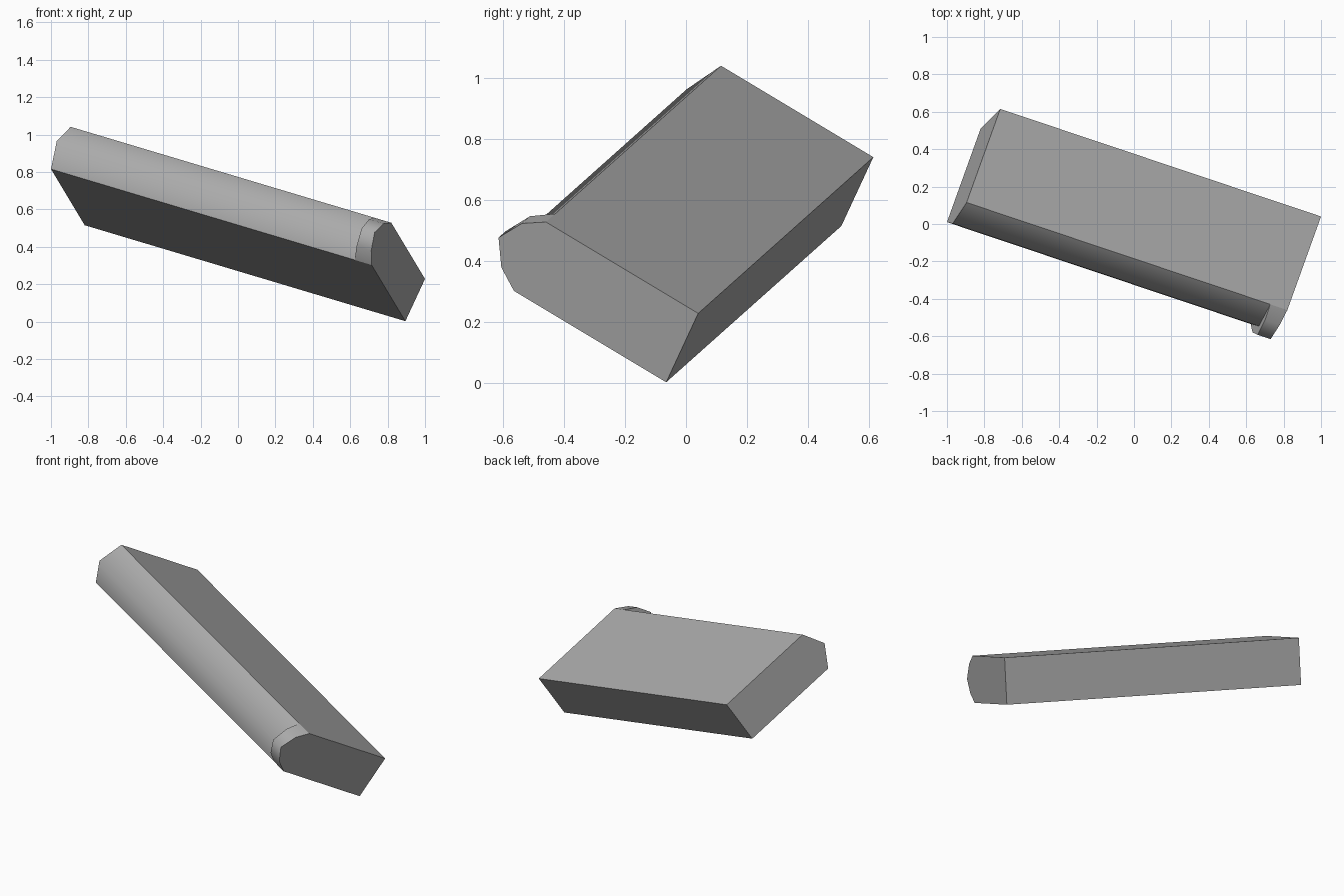
import bpy
from mathutils import Vector

if "Cube" in bpy.data.objects:
    bpy.data.objects.remove(bpy.data.objects["Cube"])

# Skewed frame of the bar: length, width and thickness directions
START = Vector((-1.0, 0.01, 0.815))
LENGTH = Vector((1.715, -0.575, -0.513))
WIDTH = Vector((0.18, 0.5, -0.3))
THICK = Vector((0.105, 0.105, 0.226))

grey = bpy.data.materials.new("mid_grey")
grey.use_nodes = True
colour = (0.4, 0.4, 0.4, 1)
grey.diffuse_color = colour
grey.node_tree.nodes["Principled BSDF"].inputs["Base Color"].default_value = colour


def prism(name, profile, start, rounded):
    """Extrude a width/thickness profile; the first `rounded` sides are smooth."""
    n = len(profile)
    rings = [[(start(w), w, t) for w, t in profile],
             [(1.0, w, t) for w, t in profile]]
    verts = [START + LENGTH * l + WIDTH * w + THICK * t
             for ring in rings for l, w, t in ring]
    faces = [(i, (i + 1) % n, (i + 1) % n + n, i + n) for i in range(n)]
    faces += [tuple(reversed(range(n))), tuple(range(n, 2 * n))]
    mesh = bpy.data.meshes.new(name)
    mesh.from_pydata(verts, [], faces)
    mesh.materials.append(grey)
    # Smooth only across the ridges inside the rounded edge
    for i, face in enumerate(mesh.polygons):
        face.use_smooth = i < rounded
    for edge in mesh.edges:
        a, b = sorted(edge.vertices)
        edge.use_edge_sharp = not (b - a == n and 0 < a < rounded)
    obj = bpy.data.objects.new(name, mesh)
    bpy.context.collection.objects.link(obj)
    return obj


# Long bar with a rounded front edge
nose = (-0.12, 0.5)
prism("bar", [(0, 1), nose, (0, 0), (1, 0), (1, 1)], lambda w: 0.0, 2)

# Raised lip wrapping the rounded edge at one end
prism("end_lip", [(0, 1), (-0.12, 0.82), (-0.206, 0.5), (-0.12, 0.18), (0, 0), nose],
      lambda w: 0.947 - 0.06 * w, 4)
